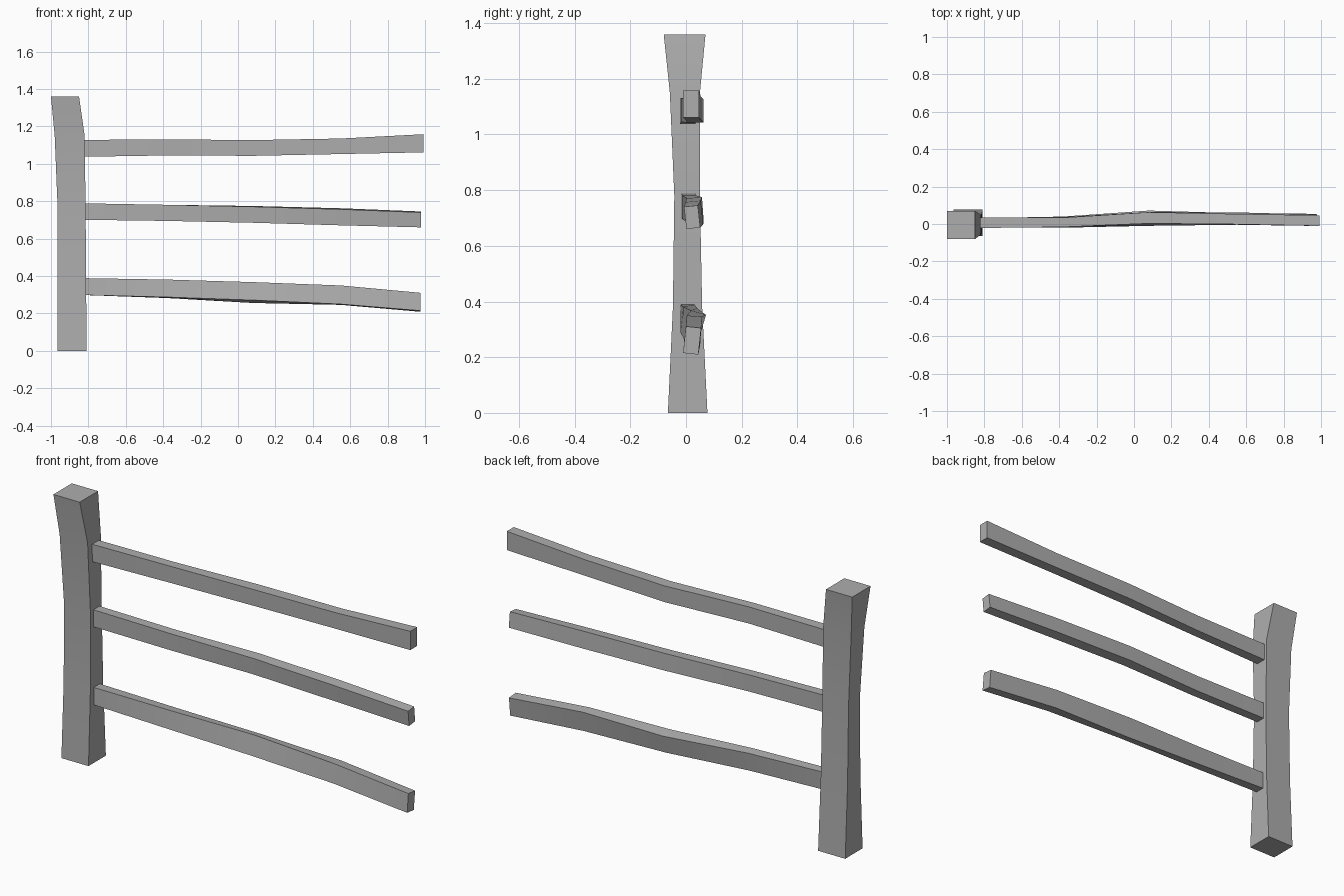
import bpy, bmesh
from math import radians, cos, sin

if "Cube" in bpy.data.objects:
    bpy.data.objects.remove(bpy.data.objects["Cube"], do_unlink=True)

wood = bpy.data.materials.new("grey_wood")
wood.use_nodes = True
grey = (0.42, 0.42, 0.42, 1)
wood.diffuse_color = grey
wood.node_tree.nodes["Principled BSDF"].inputs["Base Color"].default_value = grey


def beam(name, rings):
    """Skin a chain of four-cornered rings and cap both ends."""
    bm = bmesh.new()
    loops = [[bm.verts.new(p) for p in ring] for ring in rings]
    for a, b in zip(loops, loops[1:]):
        for i in range(4):
            j = (i + 1) % 4
            bm.faces.new((a[i], a[j], b[j], b[i]))
    bm.faces.new(loops[0])
    bm.faces.new(loops[-1])
    bmesh.ops.recalc_face_normals(bm, faces=bm.faces)
    mesh = bpy.data.meshes.new(name)
    bm.to_mesh(mesh)
    bm.free()
    mesh.materials.append(wood)
    obj = bpy.data.objects.new(name, mesh)
    bpy.context.collection.objects.link(obj)
    bpy.ops.object.select_all(action="DESELECT")
    obj.select_set(True)
    bpy.context.view_layer.objects.active = obj
    bpy.ops.object.shade_smooth_by_angle(angle=radians(30))


def post_ring(z, x0, x1, y0, y1):
    return [(x0, y0, z), (x1, y0, z), (x1, y1, z), (x0, y1, z)]


def rail_ring(x, y, z, depth, height, roll):
    c, s = cos(radians(roll)), sin(radians(roll))
    ring = []
    for v, w in ((-1, -1), (1, -1), (1, 1), (-1, 1)):
        dy, dz = v * depth / 2, w * height / 2
        ring.append((x, y + dy * c - dz * s, z + dy * s + dz * c))
    return ring


# Leaning post, pinched in the middle
beam("post", [post_ring(*r) for r in (
    (0, -0.965, -0.81, -0.065, 0.077),
    (0.38, -0.965, -0.812, -0.047, 0.058),
    (0.78, -0.965, -0.815, -0.042, 0.05),
    (1.15, -0.98, -0.82, -0.058, 0.05),
    (1.36, -1, -0.85, -0.08, 0.07))])

# Three warped rails: x, y, z, depth, height, roll
beam("top_rail", [rail_ring(*r) for r in (
    (-0.83, 0.006, 1.083, 0.055, 0.09, 0),
    (-0.38, 0.009, 1.088, 0.05, 0.086, 0),
    (0.08, 0.033, 1.085, 0.06, 0.084, 0),
    (0.55, 0.026, 1.094, 0.055, 0.083, 0),
    (0.993, 0.018, 1.11, 0.057, 0.097, 0))])
beam("middle_rail", [rail_ring(*r) for r in (
    (-0.83, 0.008, 0.745, 0.05, 0.088, 0),
    (-0.38, 0.012, 0.738, 0.05, 0.086, 0),
    (0.08, 0.033, 0.73, 0.055, 0.086, 4),
    (0.55, 0.03, 0.717, 0.055, 0.086, 6),
    (0.978, 0.022, 0.703, 0.05, 0.08, 6))])
beam("bottom_rail", [rail_ring(*r) for r in (
    (-0.83, 0.006, 0.344, 0.05, 0.09, 0),
    (-0.38, 0.01, 0.332, 0.05, 0.094, -6),
    (0.08, 0.031, 0.312, 0.056, 0.1, -16),
    (0.55, 0.027, 0.298, 0.055, 0.1, -4),
    (0.975, 0.022, 0.26, 0.055, 0.096, -6))])
